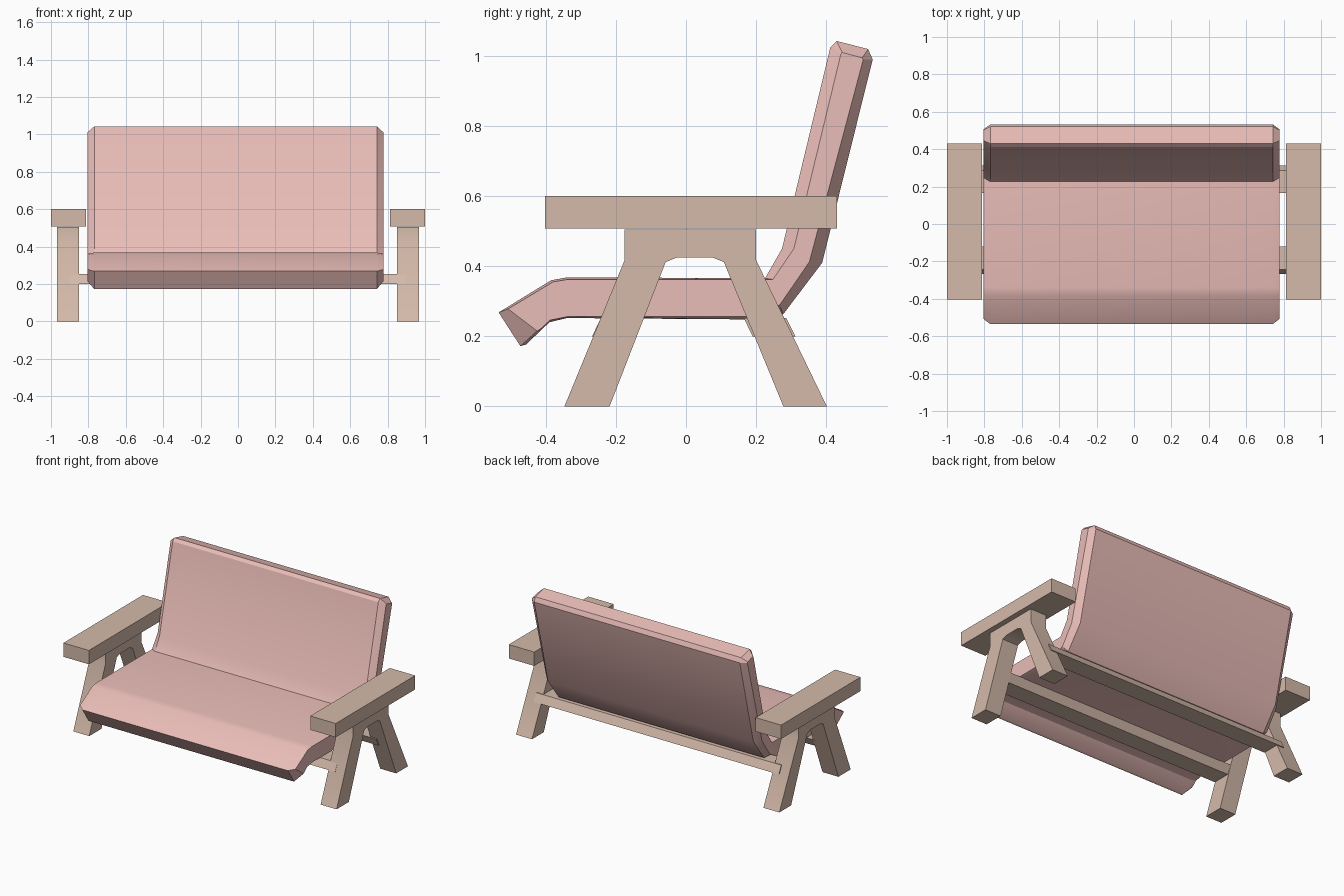
import bpy, bmesh, math

if "Cube" in bpy.data.objects:
    bpy.data.objects.remove(bpy.data.objects["Cube"])


def material(name, rgb):
    m = bpy.data.materials.new(name)
    m.diffuse_color = (*rgb, 1)
    m.use_nodes = True
    m.node_tree.nodes["Principled BSDF"].inputs["Base Color"].default_value = m.diffuse_color
    return m


wood = material("wood", (0.66, 0.49, 0.40))
fabric = material("fabric", (0.82, 0.51, 0.48))


def loft(name, sections, mat, bevel=0):
    """Join (x, yz-profile) sections into a closed solid."""
    bm = bmesh.new()
    rings = [[bm.verts.new((x, y, z)) for y, z in prof] for x, prof in sections]
    for a, b in zip(rings, rings[1:]):
        n = len(a)
        for i in range(n):
            bm.faces.new((a[i], a[(i + 1) % n], b[(i + 1) % n], b[i]))
    bm.faces.new(rings[0])
    bm.faces.new(rings[-1])
    if bevel:
        edges = [e for e in bm.edges if e.calc_face_angle() > math.radians(35)]
        bmesh.ops.bevel(bm, geom=edges, offset=bevel, segments=1, affect='EDGES',
                        clamp_overlap=True)
    bmesh.ops.recalc_face_normals(bm, faces=bm.faces)
    me = bpy.data.meshes.new(name)
    bm.to_mesh(me)
    bm.free()
    me.materials.append(mat)
    ob = bpy.data.objects.new(name, me)
    bpy.context.collection.objects.link(ob)
    bpy.ops.object.select_all(action='DESELECT')
    ob.select_set(True)
    bpy.context.view_layer.objects.active = ob
    bpy.ops.object.shade_smooth_by_angle(angle=math.radians(30))
    return ob


# Cushion: full profile in the middle, inset profile on the end caps
full = [(-.535, .268), (-.385, .36), (-.34, .368), (.226, .366), (.274, .45),
        (.412, 1.025), (.43, 1.043), (.52, 1.02), (.533, .99), (.389, .41),
        (.277, .262), (.2, .248), (-.34, .252), (-.39, .24), (-.457, .176), (-.473, .172)]
cap = [(-.508, .278), (-.38, .355), (-.338, .362), (.248, .362), (.308, .45),
       (.442, 1.005), (.446, 1.01), (.503, .995), (.506, .99), (.352, .412),
       (.268, .29), (.2, .256), (-.338, .256), (-.388, .246), (-.414, .222), (-.425, .215)]
loft("seat_cushion", [(-.805, cap), (-.768, full), (.742, full), (.778, cap)], fabric)

# Side frames
legs = [(-.175, .505), (.2, .505), (.2, .418), (.402, 0), (.278, 0), (.108, .412),
        (.075, .425), (-.025, .425), (-.058, .412), (-.218, 0), (-.347, 0), (-.175, .418)]
arm = [(-.403, .508), (.431, .508), (.431, .6), (-.403, .6)]
for side, s in (("left", -1), ("right", 1)):
    loft(side + "_leg_frame", [(s * .85, legs), (s * .967, legs)], wood, .014)
    loft(side + "_armrest", [(s * .813, arm), (s, arm)], wood, .01)

# Rails under the seat, slanted with the legs
front = [(-.268, .2), (-.148, .2), (-.12, .252), (-.243, .252)]
back = [(.19, .2), (.312, .2), (.286, .252), (.165, .252)]
loft("front_rail", [(-.9, front), (.9, front)], wood, .01)
loft("back_rail", [(-.9, back), (.9, back)], wood, .01)
